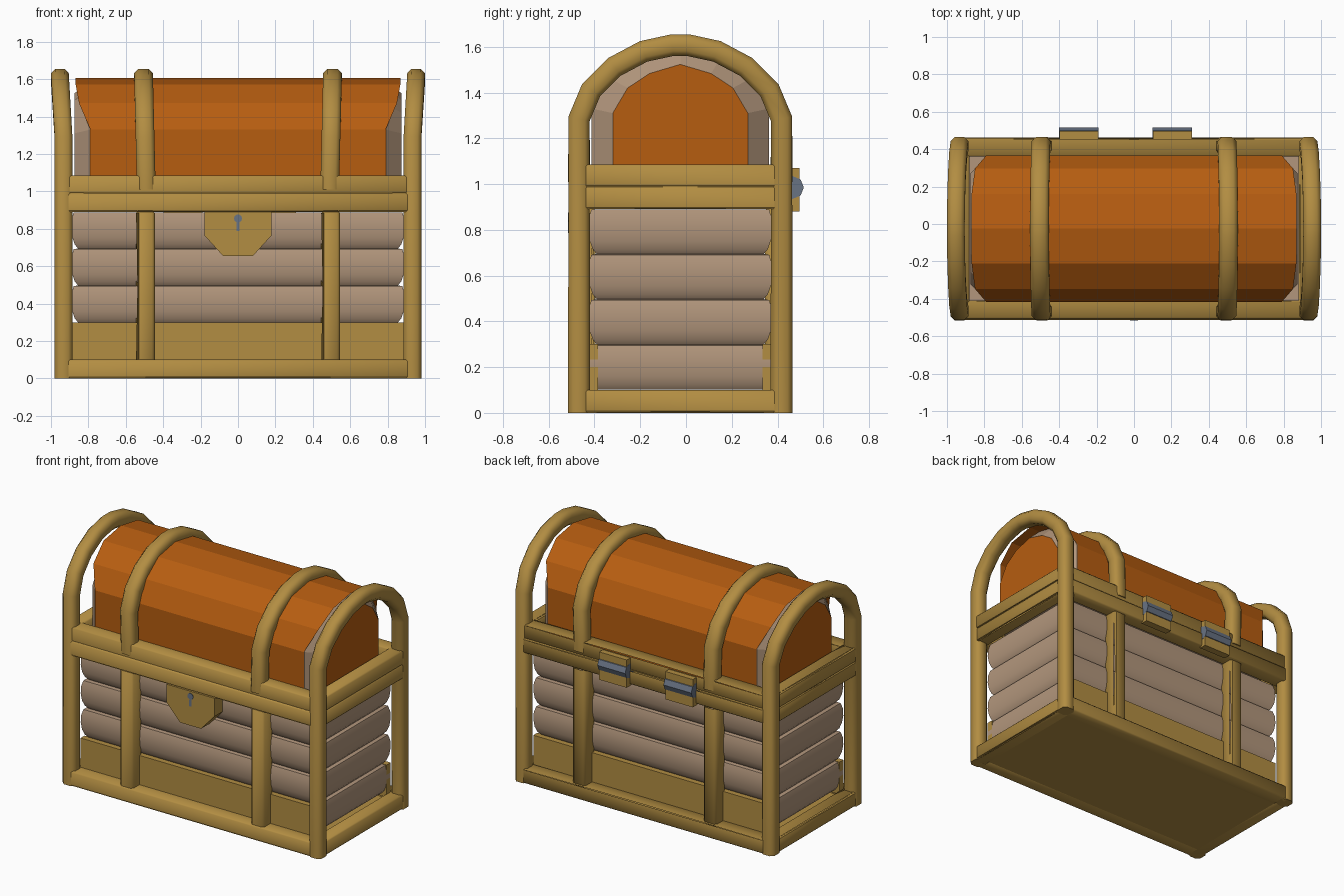
import bpy, bmesh, math
from mathutils import Vector

if "Cube" in bpy.data.objects:
    bpy.data.objects.remove(bpy.data.objects["Cube"])

CY = -0.025  # depth centre of the chest body


def material(name, rgb):
    m = bpy.data.materials.new(name)
    m.diffuse_color = [((c / 255 + 0.055) / 1.055) ** 2.4 for c in rgb] + [1]
    m.use_nodes = True
    m.node_tree.nodes["Principled BSDF"].inputs["Base Color"].default_value = m.diffuse_color
    return m


GOLD = material("gold", (178, 141, 66))
WOOD = material("pale_wood", (178, 150, 124))
ORANGE = material("orange_lid", (182, 93, 16))
STEEL = material("steel", (104, 115, 132))


def finish(name, bm, mats, smooth=None, fix=True):
    if fix:
        bmesh.ops.recalc_face_normals(bm, faces=bm.faces)
    me = bpy.data.meshes.new(name)
    bm.to_mesh(me)
    bm.free()
    ob = bpy.data.objects.new(name, me)
    bpy.context.collection.objects.link(ob)
    ob.location.y = CY
    for m in mats:
        me.materials.append(m)
    if smooth:
        bpy.ops.object.select_all(action='DESELECT')
        ob.select_set(True)
        bpy.context.view_layer.objects.active = ob
        bpy.ops.object.shade_smooth_by_angle(angle=math.radians(smooth))
    return ob


def box(name, x, y, z, mat, bevel=0.0):
    bm = bmesh.new()
    vs = [bm.verts.new((a, b, c)) for c in z for b in y for a in x]
    for f in ((0, 1, 3, 2), (4, 5, 7, 6), (0, 1, 5, 4), (2, 3, 7, 6), (0, 2, 6, 4), (1, 3, 7, 5)):
        bm.faces.new([vs[i] for i in f])
    if bevel:
        bmesh.ops.bevel(bm, geom=bm.edges[:], offset=bevel, segments=1, affect='EDGES')
    return finish(name, bm, [mat], 50 if bevel else None)


def loft(rings, caps=True, closed=True):
    """Bridge equal-length point rings; returns the bmesh and its cap faces."""
    bm = bmesh.new()
    vr = [[bm.verts.new(p) for p in r] for r in rings]
    n = len(rings[0])
    for a, b in zip(vr, vr[1:]):
        for i in range(n if closed else n - 1):
            j = (i + 1) % n
            bm.faces.new((a[i], a[j], b[j], b[i]))
    ends = [bm.faces.new(vr[0]), bm.faces.new(vr[-1])] if caps else []
    return bm, ends


def prism(name, outline, y0, y1, mat):
    bm, _ = loft([[(x, y, z) for x, z in outline] for y in (y0, y1)])
    return finish(name, bm, [mat])


# Hoops: one bar swept up the front, over the lid and down the back
def hoop(name, x0, z0, half, lean, lean_from):
    side = [(0.4425, z0), (0.4425, 1.285), (0.39, 1.41), (0.288, 1.512), (0.16, 1.58), (0.035, 1.607)]
    path = [Vector((-y, z)) for y, z in side] + [Vector(p) for p in reversed(side)]
    d, c = 0.0475, 0.022
    section = [(half, d - c), (half - c, d), (c - half, d), (-half, d - c),
               (-half, c - d), (c - half, -d), (half - c, -d), (half, c - d)]
    rings = []
    for i, p in enumerate(path):
        t0 = (p - path[max(i - 1, 0)]).normalized()
        t1 = (path[min(i + 1, len(path) - 1)] - p).normalized()
        t = (t0 + t1).normalized()
        nrm = Vector((-t.y, t.x))
        x = x0 + lean * max(0, p.y - lean_from) / (1.607 - lean_from)
        rings.append([(x + u, p.x + nrm.x * v, p.y + nrm.y * v) for u, v in section])
    bm, _ = loft(rings)
    finish(name, bm, [GOLD], 50)


for s, side in ((-1, "left"), (1, "right")):
    hoop(side + "_corner_posts_and_arch", s * 0.9325, 0, 0.0475, s * 0.02, 1.28)
    hoop(side + "_lid_band", s * 0.49, 1.01, 0.05, s * 0.015, 1.01)
    # Side rails
    xs = sorted((s * 0.88, s * 0.975))
    for part, z in (("bottom", (0, 0.1)), ("top", (0.89, 0.99)), ("lid", (0.985, 1.085))):
        box(f"{side}_{part}_rail", xs, (-0.44, 0.44), z, GOLD, 0.008)

for s, side in ((-1, "front"), (1, "back")):
    # Long rails, upright posts and bottom plates
    for part, z, o in (("bottom", (0, 0.1), 0.488), ("top", (0.89, 0.99), 0.488),
                       ("lid", (0.985, 1.085), 0.482)):
        box(f"{side}_{part}_rail", (-0.93, 0.93), sorted((s * 0.385, s * o)), z, GOLD, 0.008)
    for k in (-1, 1):
        box(f"{side}_upright_post", sorted((k * 0.445, k * 0.545)), sorted((s * 0.37, s * 0.48)),
            (0.08, 0.9), GOLD, 0.015)
    box(f"{side}_bottom_plate", (-0.89, 0.89), sorted((s * 0.36, s * 0.403)), (0.08, 0.3), GOLD)

box("floor", (-0.95, 0.95), (-0.46, 0.46), (0.001, 0.06), GOLD)

# Plank walls: four rounded rows all round the box
rings = []
for row in range(4):
    z0 = 0.1 + row * 0.1975
    for t, out in ((0.01, -0.03), (0.12, -0.012), (0.3, 0.0), (0.55, 0.006), (0.8, 0.004), (0.99, -0.006)):
        x, y = 0.885 + out, 0.395 + out
        rings.append([(a * x, b * y, z0 + t * 0.1975) for a, b in ((-1, -1), (1, -1), (1, 1), (-1, 1))])
bm, _ = loft(rings)
finish("plank_walls", bm, [WOOD], 40)

# Lid lining: pale barrel with sloped ends and orange end panels
outer = [(0.387, 1.0), (0.387, 1.33), (0.318, 1.467), (0.184, 1.566), (0, 1.6)]
inner = [(0.295, 1.0), (0.295, 1.31), (0.23, 1.42), (0.135, 1.483), (0, 1.523)]


def arch(half):
    return [(-y, z) for y, z in half] + [(y, z) for y, z in reversed(half[:-1])]


bm, ends = loft([[(x, y, z) for y, z in arch(p)]
                 for x, p in ((-0.875, inner), (-0.79, outer), (0.79, outer), (0.875, inner))])
for f in ends:
    f.material_index = 1
finish("lid_lining", bm, [WOOD, ORANGE])

# Lid shell: orange barrel skin, reaching further out towards the top
skin = [(0.392, 1.0), (0.392, 1.332), (0.322, 1.472), (0.186, 1.572), (0, 1.605)]
reach = [0.79, 0.79, 0.85, 0.868, 0.868]
reach += reach[-2::-1]
bm, _ = loft([[(s * r, y, z) for r, (y, z) in zip(reach, arch(skin))] for s in (1, -1)],
             caps=False, closed=False)
bm.normal_update()
if sum(f.normal.z for f in bm.faces) < 0:
    bmesh.ops.reverse_faces(bm, faces=bm.faces)
finish("lid_shell", bm, [ORANGE], fix=False)

# Lock plate with keyhole
prism("lock_plate", [(-0.18, 0.89), (-0.18, 0.765), (-0.08, 0.655), (0.08, 0.655), (0.18, 0.765), (0.18, 0.89)],
      -0.488, -0.39, GOLD)
prism("keyhole_round", [(0.022 * math.cos(a * math.pi / 5), 0.855 + 0.022 * math.sin(a * math.pi / 5))
                        for a in range(10)], -0.491, -0.486, STEEL)
prism("keyhole_slot", [(-0.007, 0.85), (-0.009, 0.787), (0.009, 0.787), (0.007, 0.85)], -0.4905, -0.486, STEEL)

# Hinges on the back
for x in (-0.295, 0.205):
    box("hinge_plate", (x - 0.104, x + 0.104), (0.47, 0.521), (0.88, 1.07), GOLD)
    bm, _ = loft([[(x + k * 0.105, 0.49 + 0.05 * math.cos(a * math.pi / 4), 0.985 + 0.05 * math.sin(a * math.pi / 4))
                   for a in range(8)] for k in (-1, 1)])
    finish("hinge_pin", bm, [STEEL])
